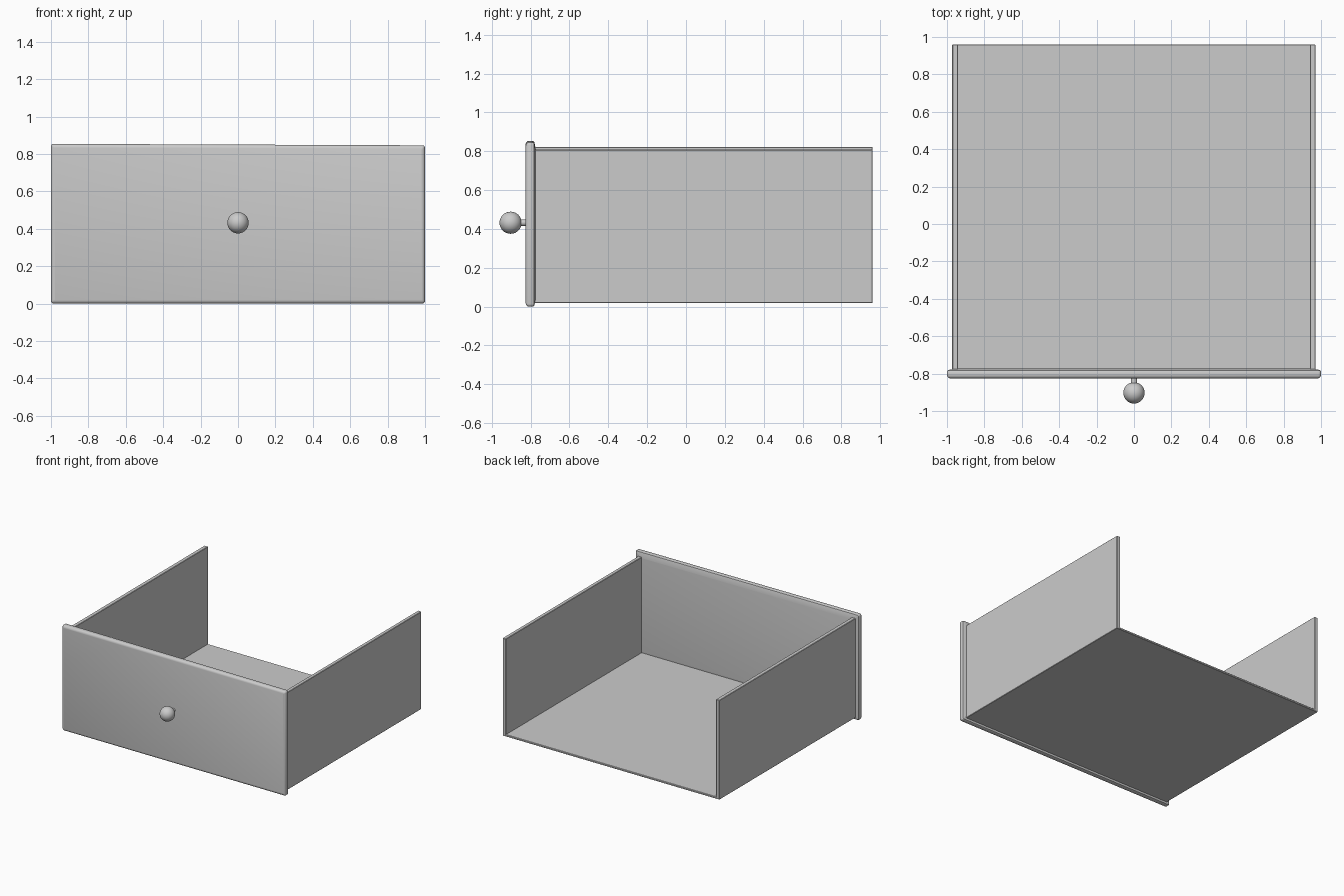
import bpy, bmesh, math

if "Cube" in bpy.data.objects:
    bpy.data.objects.remove(bpy.data.objects["Cube"])


def finish(name, bm):
    bmesh.ops.recalc_face_normals(bm, faces=bm.faces)
    me = bpy.data.meshes.new(name)
    bm.to_mesh(me)
    bm.free()
    ob = bpy.data.objects.new(name, me)
    bpy.context.collection.objects.link(ob)
    return ob


def smooth(ob, angle=40):
    bpy.ops.object.select_all(action='DESELECT')
    ob.select_set(True)
    bpy.context.view_layer.objects.active = ob
    bpy.ops.object.shade_smooth_by_angle(angle=math.radians(angle))


def board(name, x0, x1, y0, y1, z0, z1):
    bm = bmesh.new()
    bmesh.ops.create_cube(bm, size=1)
    for v in bm.verts:
        v.co = (x0 + (v.co.x + .5) * (x1 - x0),
                y0 + (v.co.y + .5) * (y1 - y0),
                z0 + (v.co.z + .5) * (z1 - z0))
    ob = finish(name, bm)
    b = ob.modifiers.new("edge", 'BEVEL')
    b.width = 0.003
    return ob


# Front panel: lofted rounded-rectangle rings, from front face to back face
def ring(bm, inset, y, r):
    hw, z0, z1 = 1 - inset, inset, 0.85 - inset
    verts = []
    for cx, cz, a0 in ((1, 1, 0), (-1, 1, 90), (-1, 0, 180), (1, 0, 270)):
        for i in range(4):
            a = math.radians(a0 + 30 * i)
            x = cx * (hw - r) + r * math.cos(a)
            z = (z1 - r if cz else z0 + r) + r * math.sin(a)
            if cz:
                z -= 0.004 * x  # top edge falls slightly to the right
            verts.append(bm.verts.new((x, y, z)))
    return verts


bm = bmesh.new()
rings = [ring(bm, *p) for p in (
    (.018, -.826, .004), (.008, -.823, .008), (.002, -.816, .012), (0, -.807, .014),
    (0, -.789, .014), (.004, -.782, .012), (.014, -.779, .008), (.045, -.773, .004))]
for a, b in zip(rings, rings[1:]):
    for i in range(len(a)):
        j = (i + 1) % len(a)
        bm.faces.new((a[i], a[j], b[j], b[i]))
bm.faces.new(rings[0])
bm.faces.new(rings[-1])
smooth(finish("front_panel", bm))

# Tray boards, open at the back
board("left_side", -.972, -.940, -.79, .96, .018, .823)
board("right_side", .940, .970, -.79, .96, .018, .808)
board("bottom_board", -.95, .95, -.79, .96, .018, .034)

# Knob and stem
bpy.ops.mesh.primitive_uv_sphere_add(segments=32, ring_count=16, radius=.057,
                                     location=(0, -.903, .432))
knob = bpy.context.object
knob.name = "knob"
smooth(knob)
bpy.ops.mesh.primitive_cylinder_add(vertices=24, radius=.017, depth=.06,
                                    location=(0, -.845, .432),
                                    rotation=(math.pi / 2, 0, 0))
stem = bpy.context.object
stem.name = "knob_stem"
smooth(stem)
